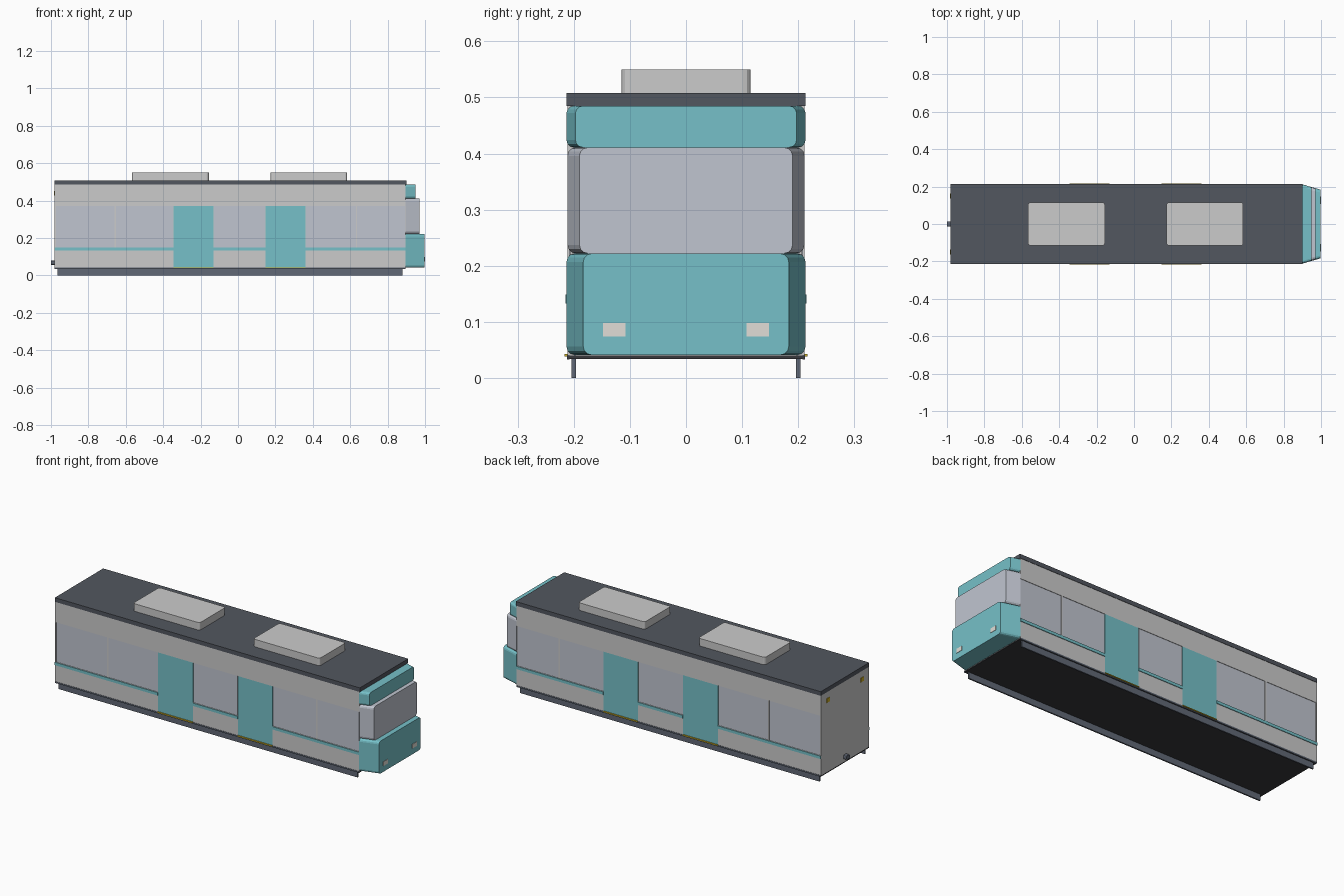
import bpy, bmesh

if "Cube" in bpy.data.objects:
    bpy.data.objects.remove(bpy.data.objects["Cube"])


def material(name, rgb):
    m = bpy.data.materials.new(name)
    m.diffuse_color = (*rgb, 1)
    m.use_nodes = True
    m.node_tree.nodes["Principled BSDF"].inputs["Base Color"].default_value = m.diffuse_color
    return m


TEAL = material("teal", (0.18, 0.53, 0.58))
WALL = material("pale_grey", (0.63, 0.63, 0.65))
GLASS = material("glass", (0.53, 0.56, 0.63))
DARK = material("dark_roof", (0.085, 0.095, 0.115))
STEEL = material("steel", (0.12, 0.14, 0.18))
UNIT = material("unit_grey", (0.52, 0.53, 0.54))
BLACK = material("underside", (0.04, 0.04, 0.045))
YELLOW = material("yellow", (0.6, 0.42, 0.02))
LAMP = material("lamp", (0.75, 0.73, 0.68))


def block(name, x, y, z, mat, taper=1.0, axis=None, bevel=0.0, segments=3):
    """Box from (min, max) ranges; +x end scaled in y by taper; edges along axis rounded."""
    bm = bmesh.new()
    bmesh.ops.create_cube(bm, size=1)
    for v in bm.verts:
        front = v.co.x > 0
        for i, (lo, hi) in enumerate((x, y, z)):
            v.co[i] = hi if v.co[i] > 0 else lo
        if front:
            v.co.y *= taper
    if axis is not None:
        edges = []
        for e in bm.edges:
            d = e.verts[1].co - e.verts[0].co
            if max(range(3), key=lambda i: abs(d[i])) == axis:
                edges.append(e)
        bmesh.ops.bevel(bm, geom=edges, offset=bevel, segments=segments,
                        profile=0.5, affect='EDGES')
    me = bpy.data.meshes.new(name)
    bm.to_mesh(me)
    bm.free()
    me.materials.append(mat)
    ob = bpy.data.objects.new(name, me)
    bpy.context.collection.objects.link(ob)
    return ob


def both_sides(name, x, y, z, mat):
    block("front_" + name, x, y=(-y[1], -y[0]), z=z, mat=mat)
    block("back_" + name, x, y, z, mat)


REAR, NOSE = -0.98, 0.896
W = 0.211          # outer wall
IN = 0.207         # recessed core

# Body core, roof and floor
block("body_core", (REAR, NOSE), (-IN, IN), (0.04, 0.485), WALL)
block("roof", (REAR, 0.9), (-0.213, 0.213), (0.485, 0.508), DARK)
block("floor", (REAR, NOSE), (-W, W), (0.034, 0.04), BLACK)
both_sides("floor_edge", (REAR, NOSE), (0.208, 0.2125), (0.033, 0.041), STEEL)
both_sides("skirt", (-0.965, 0.88), (0.196, 0.204), (0.0, 0.034), STEEL)

# Side walls: band above the windows, panels below, posts between
DOORS = [(-0.345, -0.13), (0.148, 0.36)]
BAYS = [(REAR, -0.345), (-0.13, 0.148), (0.36, NOSE)]
WINDOWS = [(-0.974, -0.66), (-0.652, -0.347), (-0.127, 0.144),
           (0.363, 0.63), (0.637, 0.893)]
both_sides("upper_wall", (REAR, NOSE), (IN, W), (0.372, 0.485), WALL)
for bay in BAYS:
    both_sides("lower_wall", bay, (IN, W), (0.04, 0.15), WALL)
    both_sides("stripe", bay, (IN, 0.2145), (0.133, 0.149), TEAL)
for post in [(REAR, -0.974), (-0.66, -0.652), (0.63, 0.637)]:
    both_sides("window_post", post, (IN, W), (0.15, 0.372), WALL)
for win in WINDOWS:
    both_sides("window", win, (0.2, 0.2085), (0.15, 0.372), GLASS)
for door in DOORS:
    both_sides("door", door, (0.2, W), (0.042, 0.372), TEAL)
    both_sides("door_sill", door, (0.2, 0.2165), (0.038, 0.043), YELLOW)

# Stepped, tapered nose
block("nose_lower", (NOSE, 0.998), (-0.213, 0.213), (0.041, 0.222), TEAL, 0.86, 0, 0.015)
block("nose_windscreen", (NOSE, 0.97), (-0.211, 0.211), (0.222, 0.411), GLASS, 0.9, 0, 0.015)
block("nose_upper", (NOSE, 0.948), (-0.213, 0.213), (0.411, 0.485), TEAL, 0.925, 0, 0.013)
for s in (-1, 1):
    y = s * 0.128
    block("headlight", (0.99, 1.0), (y - 0.02, y + 0.02), (0.074, 0.098), LAMP)
    # Rear marker lamps
    y = s * 0.15
    block("tail_light", (REAR - 0.003, REAR + 0.01), (y - 0.014, y + 0.014),
          (0.427, 0.45), YELLOW)

# Roof units with rounded corners
for x in ((-0.567, -0.156), (0.174, 0.584)):
    block("roof_unit", x, (-0.115, 0.115), (0.506, 0.55), UNIT, 1, 2, 0.013)

# Rear coupler
block("coupler", (-1.0, -0.97), (-0.014, 0.014), (0.056, 0.079), STEEL, 1, 0, 0.006, 2)
